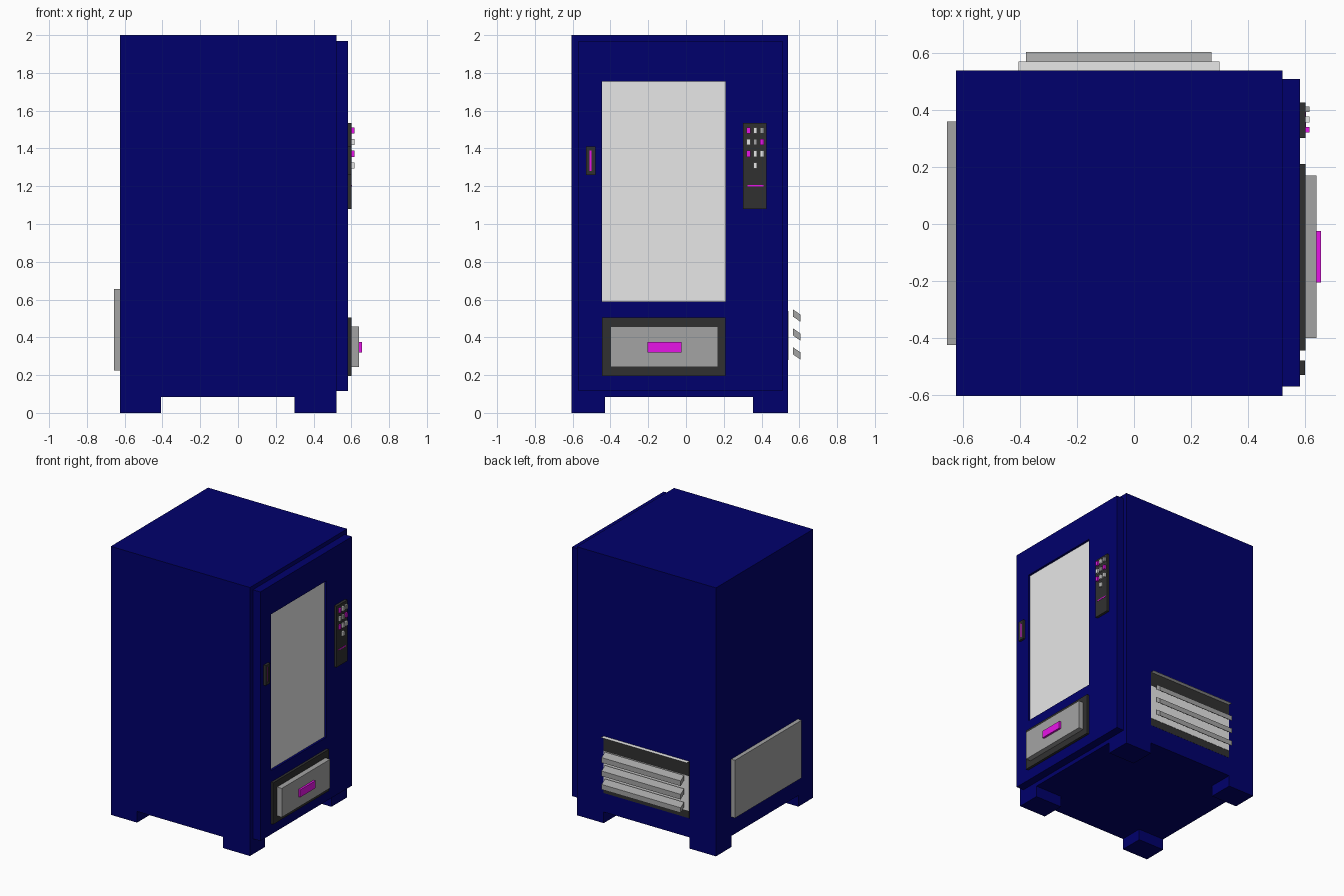
import bpy, bmesh

cube = bpy.data.objects.get("Cube")
if cube:
    bpy.data.objects.remove(cube, do_unlink=True)


def material(name, r, g, b):
    m = bpy.data.materials.new(name)
    m.use_nodes = True
    m.diffuse_color = (r, g, b, 1)
    m.node_tree.nodes["Principled BSDF"].inputs["Base Color"].default_value = (r, g, b, 1)
    return m


NAVY = material("navy paint", 0, 0, 0.15)
DARK = material("dark plastic", 0.03, 0.03, 0.03)
GREY = material("mid grey metal", 0.37, 0.37, 0.37)
LIGHT = material("light grey", 0.8, 0.8, 0.8)
PINK = material("magenta accent", 0.8, 0.007, 0.8)


def finish(name, bm, mat):
    bmesh.ops.recalc_face_normals(bm, faces=bm.faces)
    mesh = bpy.data.meshes.new(name)
    bm.to_mesh(mesh)
    bm.free()
    mesh.materials.append(mat)
    obj = bpy.data.objects.new(name, mesh)
    bpy.context.collection.objects.link(obj)
    return obj


def box(name, mat, xs, ys, zs):
    """Box from its (low, high) range on each axis."""
    bm = bmesh.new()
    bmesh.ops.create_cube(bm, size=1)
    for v in bm.verts:
        v.co = [r[0] if c < 0 else r[1] for c, r in zip(v.co, (xs, ys, zs))]
    return finish(name, bm, mat)


def frame(name, mat, xs, outer, inner):
    """Rectangular ring facing +x; outer and inner are (y0, y1, z0, z1)."""
    bm = bmesh.new()
    loops = []
    for x, (y0, y1, z0, z1) in ((xs[0], outer), (xs[1], outer), (xs[1], inner), (xs[0], inner)):
        loops.append([bm.verts.new((x, y, z)) for y, z in ((y0, z0), (y1, z0), (y1, z1), (y0, z1))])
    for a, b in zip(loops, loops[1:] + loops[:1]):
        for i in range(4):
            j = (i + 1) % 4
            bm.faces.new((a[i], a[j], b[j], b[i]))
    return finish(name, bm, mat)


# Cabinet and its corner feet
box("cabinet", NAVY, (-0.625, 0.522), (-0.605, 0.54), (0.083, 2))
for side, xs in (("back", (-0.625, -0.408)), ("door", (0.30, 0.522))):
    for end, ys in (("right", (-0.605, -0.43)), ("left", (0.355, 0.54))):
        box(f"foot_{side}_{end}", NAVY, xs, ys, (0, 0.083))

# Door with a recessed window
window = (-0.445, 0.21, 0.59, 1.755)
frame("door", NAVY, (0.522, 0.583), (-0.57, 0.51, 0.115, 1.97), window)
box("window", LIGHT, (0.522, 0.567), window[:2], window[2:])

# Door handle with an inlaid strip
grip = (-0.511, -0.499, 1.28, 1.39)
frame("handle", DARK, (0.583, 0.6), (-0.53, -0.48, 1.26, 1.41), grip)
box("handle_strip", PINK, (0.583, 0.598), grip[:2], grip[2:])

# Keypad with buttons and payment slot
box("keypad", DARK, (0.583, 0.602), (0.302, 0.427), (1.08, 1.535))
rows = ((PINK, LIGHT, GREY), (LIGHT, GREY, PINK), (PINK, LIGHT, LIGHT), (None, LIGHT, None))
for r, row in enumerate(rows):
    for c, mat in enumerate(row):
        if mat:
            y, z = 0.331 + c * 0.036, 1.496 - r * 0.062
            box(f"button_{r}_{c}", mat, (0.602, 0.616), (y - 0.01, y + 0.01), (z - 0.016, z + 0.016))
box("payment_slot", PINK, (0.602, 0.604), (0.325, 0.41), (1.198, 1.206))

# Delivery tray
box("tray_surround", DARK, (0.583, 0.602), (-0.445, 0.21), (0.195, 0.505))
box("tray_flap", GREY, (0.602, 0.641), (-0.4, 0.17), (0.242, 0.457))
box("tray_pull", PINK, (0.641, 0.656), (-0.205, -0.025), (0.32, 0.375))

# Service panel on the rear
box("service_panel", GREY, (-0.656, -0.625), (-0.425, 0.36), (0.225, 0.655))

# Vent: dark backing, light core and lip, three sloping slats
vent_x = (-0.405, 0.3)
box("vent_backing", DARK, vent_x, (0.54, 0.541), (0.225, 0.648))
box("vent_core", LIGHT, vent_x, (0.541, 0.543), (0.28, 0.54))
box("vent_lip", LIGHT, vent_x, (0.54, 0.571), (0.648, 0.649))
for i in range(3):
    z = 0.31 + i * 0.1
    slat = box(f"vent_slat_{i}", GREY, (-0.38, 0.272), (0.566, 0.605), (z, z + 0.038))
    for v in slat.data.vertices:
        if v.co.y > 0.6:
            v.co.z -= 0.027
